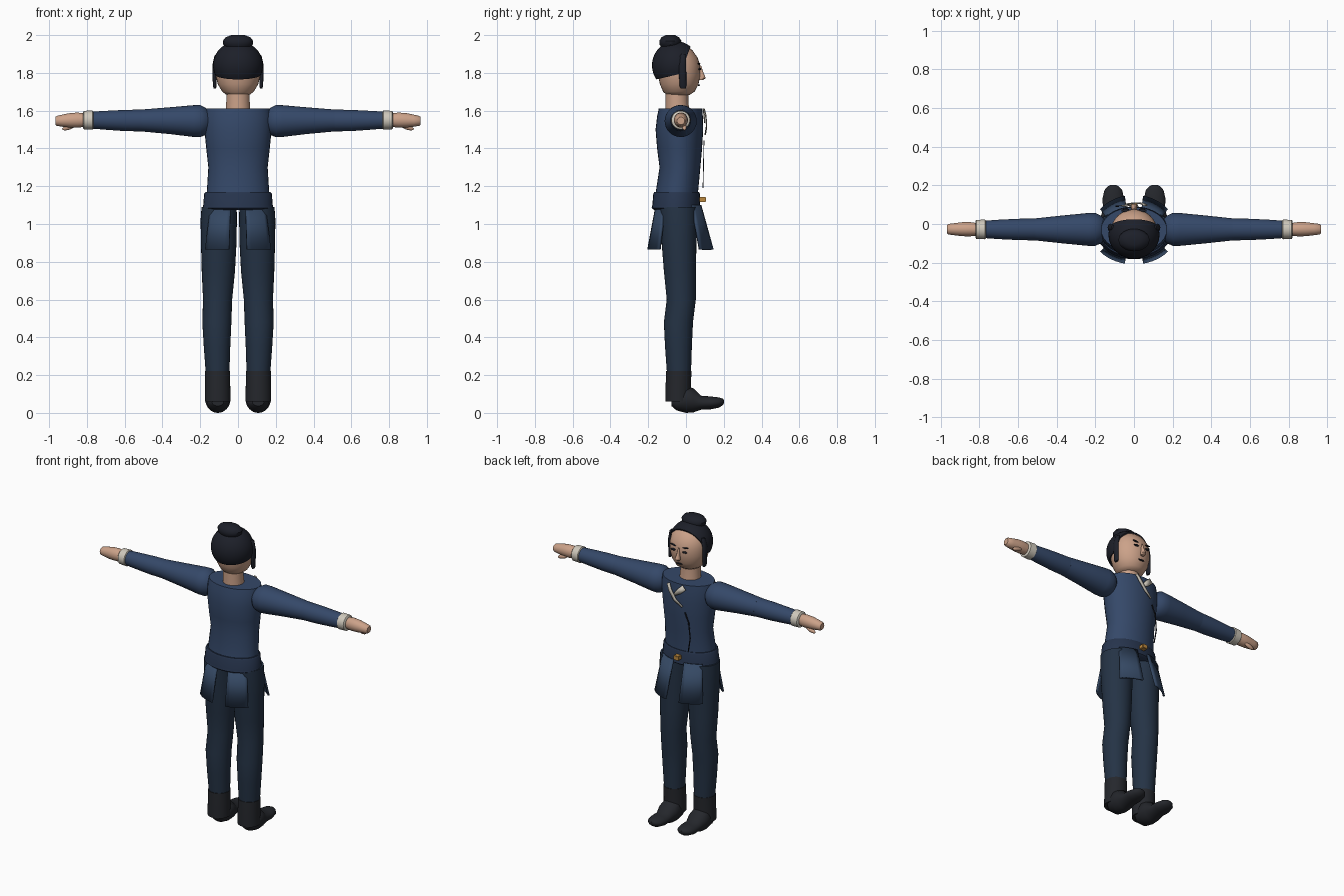
import bpy, bmesh
from math import sin, cos, pi
from mathutils import Vector, Matrix


def mat(name, r, g, b):
    m = bpy.data.materials.new(name)
    m.diffuse_color = (r, g, b, 1)
    return m


JACKET = mat("jacket_blue", 0.035, 0.065, 0.14)
PANEL = mat("panel_blue", 0.035, 0.065, 0.125)
BELT = mat("belt_navy", 0.02, 0.035, 0.075)
PANTS = mat("trouser_navy", 0.018, 0.033, 0.06)
BOOT = mat("boot_black", 0.018, 0.02, 0.025)
HAIR = mat("hair_black", 0.012, 0.014, 0.022)
SKIN = mat("skin", 0.6, 0.36, 0.25)
CREAM = mat("cream", 0.62, 0.58, 0.5)
GOLD = mat("gold", 0.5, 0.25, 0.05)


def finish(name, bm, material, angle=40):
    bmesh.ops.recalc_face_normals(bm, faces=bm.faces)
    me = bpy.data.meshes.new(name)
    bm.to_mesh(me)
    bm.free()
    ob = bpy.data.objects.new(name, me)
    bpy.context.collection.objects.link(ob)
    me.materials.append(material)
    bpy.ops.object.select_all(action='DESELECT')
    ob.select_set(True)
    bpy.context.view_layer.objects.active = ob
    bpy.ops.object.shade_smooth_by_angle(angle=angle * pi / 180)
    return ob


def loft(name, axis, rings, material, side=1, n=32):
    """Rings of (position on axis, centre a, centre b, radius a, radius b)."""
    bm = bmesh.new()
    loops = []
    for p, ca, cb, ra, rb in rings:
        loop = []
        for i in range(n):
            a, b = ca + ra * cos(2 * pi * i / n), cb + rb * sin(2 * pi * i / n)
            x, y, z = {'x': (p, a, b), 'y': (a, p, b), 'z': (a, b, p)}[axis]
            loop.append(bm.verts.new((x * side, y, z)))
        loops.append(loop)
    for l0, l1 in zip(loops, loops[1:]):
        for i in range(n):
            bm.faces.new((l0[i], l0[(i + 1) % n], l1[(i + 1) % n], l1[i]))
    bm.faces.new(loops[0])
    bm.faces.new(loops[-1])
    return finish(name, bm, material)


def ball(loc, rad, tilt=0):
    bm = bmesh.new()
    bmesh.ops.create_uvsphere(bm, u_segments=32, v_segments=20, radius=1)
    m = Matrix.Translation(loc) @ Matrix.Rotation(tilt, 4, 'Y') @ Matrix.Diagonal((*rad, 1))
    bmesh.ops.transform(bm, matrix=m, verts=bm.verts)
    return bm


def ribbon(name, points, widths, material, thick=0.006):
    """Flat strip facing +y that follows a few points."""
    bm = bmesh.new()
    pts = [Vector(p) for p in points]
    rows = []
    for i, p in enumerate(pts):
        d = pts[min(i + 1, len(pts) - 1)] - pts[max(i - 1, 0)]
        w = d.cross(Vector((0, 1, 0))).normalized() * widths[i] / 2
        rows.append((bm.verts.new(p - w), bm.verts.new(p + w)))
    for a, b in zip(rows, rows[1:]):
        bm.faces.new((a[0], a[1], b[1], b[0]))
    ob = finish(name, bm, material)
    ob.modifiers.new("thickness", 'SOLIDIFY').thickness = thick


def skirt_panel(name, side, front, ry):
    bm = bmesh.new()
    rows = []
    for z, rx, r in ((1.10, 0.178, 0.118), (0.865, 0.215, ry)):
        rows.append([bm.verts.new((side * rx * sin(t), -0.04 + front * r * cos(t), z))
                     for t in [0.22 + 0.7 * k / 6 for k in range(7)]])
    for i in range(6):
        bm.faces.new((rows[0][i], rows[0][i + 1], rows[1][i + 1], rows[1][i]))
    s = finish(name, bm, PANEL).modifiers.new("thickness", 'SOLIDIFY')
    s.thickness, s.offset = 0.012, 0


# Torso, belt and neck
loft("jacket_torso", 'z', [
    (1.10, 0, -0.05, 0.168, 0.115), (1.17, 0, -0.048, 0.165, 0.112),
    (1.30, 0, -0.032, 0.157, 0.108), (1.40, 0, -0.034, 0.168, 0.119),
    (1.50, 0, -0.035, 0.178, 0.126), (1.57, 0, -0.032, 0.178, 0.121),
    (1.612, 0, -0.029, 0.17, 0.115)], JACKET)
loft("waist_belt", 'z', [
    (1.075, 0, -0.052, 0.172, 0.118), (1.085, 0, -0.052, 0.188, 0.13),
    (1.10, 0, -0.052, 0.184, 0.126), (1.16, 0, -0.05, 0.179, 0.123),
    (1.17, 0, -0.05, 0.172, 0.118)], BELT)
loft("neck", 'z', [(1.59, 0, -0.045, 0.066, 0.064), (1.65, 0, -0.048, 0.062, 0.06),
                   (1.72, 0, -0.048, 0.062, 0.06)], SKIN)

# Head, hair cap cut by hairline planes, and bun
loft("head", 'z', [
    (1.683, 0, -0.042, 0.06, 0.06), (1.70, 0, -0.038, 0.083, 0.083),
    (1.74, 0, -0.036, 0.107, 0.102), (1.79, 0, -0.036, 0.119, 0.112),
    (1.84, 0, -0.037, 0.119, 0.112), (1.88, 0, -0.039, 0.112, 0.101),
    (1.92, 0, -0.042, 0.09, 0.076), (1.945, 0, -0.045, 0.05, 0.045)], SKIN)
cap = ball((0, -0.055, 1.84), (0.132, 0.125, 0.128))
for co, no in (((0, -0.03, 1.80), (0, 0.14, -0.055)), ((0, -0.03, 1.795), (0, 0.035, -0.15))):
    cut = bmesh.ops.bisect_plane(cap, geom=cap.verts[:] + cap.edges[:] + cap.faces[:],
                                 plane_co=co, plane_no=no, clear_outer=True)
    bmesh.ops.holes_fill(cap, edges=[e for e in cap.edges if e.is_boundary])
finish("hair_cap", cap, HAIR)
loft("hair_bun", 'z', [
    (1.935, 0, -0.083, 0.062, 0.048), (1.95, 0, -0.083, 0.078, 0.057),
    (1.97, 0, -0.083, 0.08, 0.058), (1.988, 0, -0.083, 0.066, 0.047),
    (2.0, 0, -0.083, 0.035, 0.025)], HAIR)

# Nose and mouth
loft("nose", 'z', [(1.762, 0, 0.08, 0.012, 0.01), (1.772, 0, 0.085, 0.016, 0.02),
                   (1.80, 0, 0.08, 0.009, 0.013), (1.84, 0, 0.074, 0.005, 0.006)], SKIN, n=16)
finish("mouth", ball((0, 0.068, 1.735), (0.024, 0.006, 0.004)), HAIR)

for side, label in ((1, "right"), (-1, "left")):
    # Face details and side locks
    finish(label + "_eye", ball((side * 0.042, 0.073, 1.82), (0.017, 0.008, 0.006)), HAIR)
    finish(label + "_brow", ball((side * 0.044, 0.069, 1.848), (0.022, 0.007, 0.004),
                                 -side * 0.15), HAIR)
    loft(label + "_side_lock", 'z', [
        (1.718, 0.123, -0.015, 0.006, 0.014), (1.73, 0.123, -0.016, 0.01, 0.018),
        (1.84, 0.124, -0.019, 0.012, 0.02), (1.89, 0.115, -0.016, 0.01, 0.016),
        (1.90, 0.11, -0.016, 0.006, 0.01)], HAIR, side, 16)

    # Arm
    loft(label + "_upper_sleeve", 'x', [
        (0.15, -0.028, 1.545, 0.05, 0.05), (0.172, -0.028, 1.543, 0.072, 0.072),
        (0.20, -0.028, 1.545, 0.085, 0.085), (0.235, -0.028, 1.545, 0.085, 0.084),
        (0.36, -0.028, 1.547, 0.073, 0.071), (0.51, -0.028, 1.548, 0.057, 0.058)], JACKET, side)
    loft(label + "_forearm_sleeve", 'x', [
        (0.505, -0.028, 1.548, 0.057, 0.058), (0.60, -0.028, 1.548, 0.055, 0.056),
        (0.70, -0.028, 1.549, 0.05, 0.05), (0.785, -0.028, 1.55, 0.044, 0.044)], JACKET, side)
    loft(label + "_cuff", 'x', [
        (0.765, -0.028, 1.55, 0.044, 0.044), (0.77, -0.028, 1.55, 0.051, 0.051),
        (0.815, -0.028, 1.55, 0.049, 0.049), (0.82, -0.028, 1.55, 0.043, 0.043)], CREAM, side)
    loft(label + "_hand", 'x', [
        (0.80, -0.028, 1.55, 0.031, 0.034), (0.85, -0.027, 1.55, 0.037, 0.04),
        (0.89, -0.027, 1.549, 0.036, 0.038), (0.93, -0.027, 1.547, 0.031, 0.032),
        (0.96, -0.027, 1.546, 0.027, 0.026), (0.967, -0.027, 1.546, 0.02, 0.02)], SKIN, side)
    finish(label + "_thumb", ball((side * 0.897, -0.008, 1.512), (0.035, 0.012, 0.013),
                                  side * 0.3), SKIN)

    # Leg and boot
    loft(label + "_trouser_leg", 'z', [
        (0.20, 0.108, -0.037, 0.062, 0.063), (0.35, 0.111, -0.04, 0.07, 0.071),
        (0.48, 0.112, -0.04, 0.077, 0.077), (0.60, 0.108, -0.025, 0.077, 0.077),
        (0.75, 0.104, -0.032, 0.088, 0.085), (0.90, 0.102, -0.037, 0.094, 0.092),
        (1.02, 0.102, -0.04, 0.096, 0.097), (1.09, 0.1, -0.042, 0.093, 0.098)], PANTS, side)
    loft(label + "_boot_shaft", 'z', [
        (0.06, 0.108, -0.042, 0.068, 0.067), (0.14, 0.108, -0.041, 0.067, 0.067),
        (0.222, 0.108, -0.038, 0.066, 0.067)], BOOT, side)
    loft(label + "_boot_foot", 'y', [
        (-0.078, 0.107, 0.055, 0.03, 0.018), (-0.05, 0.107, 0.058, 0.057, 0.045),
        (0.0, 0.107, 0.073, 0.067, 0.073), (0.04, 0.107, 0.066, 0.064, 0.063),
        (0.08, 0.107, 0.054, 0.053, 0.037), (0.13, 0.107, 0.053, 0.056, 0.034),
        (0.175, 0.107, 0.055, 0.046, 0.027), (0.195, 0.107, 0.058, 0.028, 0.017),
        (0.202, 0.107, 0.06, 0.012, 0.007)], BOOT, side)

    # Skirt panels
    skirt_panel(label + "_toe_side_panel", side, 1, 0.185)
    skirt_panel(label + "_heel_side_panel", side, -1, 0.163)

# Crossed collar, closing seam and buckle on the face side
ribbon("under_collar", [(-0.052, 0.097, 1.60), (-0.02, 0.1, 1.57), (0.015, 0.1, 1.54)],
       [0.035, 0.035, 0.015], CREAM)
ribbon("over_collar", [(0.06, 0.1, 1.605), (0.04, 0.109, 1.565), (0.005, 0.112, 1.515),
                       (-0.045, 0.105, 1.475)], [0.02, 0.022, 0.02, 0.01], CREAM)
ribbon("jacket_seam", [(-0.06, 0.097, 1.44), (-0.085, 0.096, 1.38), (-0.095, 0.094, 1.28),
                       (-0.08, 0.092, 1.19)], [0.006] * 4, HAIR, 0.004)
bm = bmesh.new()
bmesh.ops.create_cube(bm, size=1, matrix=Matrix.Translation((0, 0.088, 1.13))
                      @ Matrix.Diagonal((0.036, 0.034, 0.028, 1)))
bmesh.ops.bevel(bm, geom=bm.edges[:], offset=0.003, segments=2, affect='EDGES')
finish("belt_buckle", bm, GOLD)
